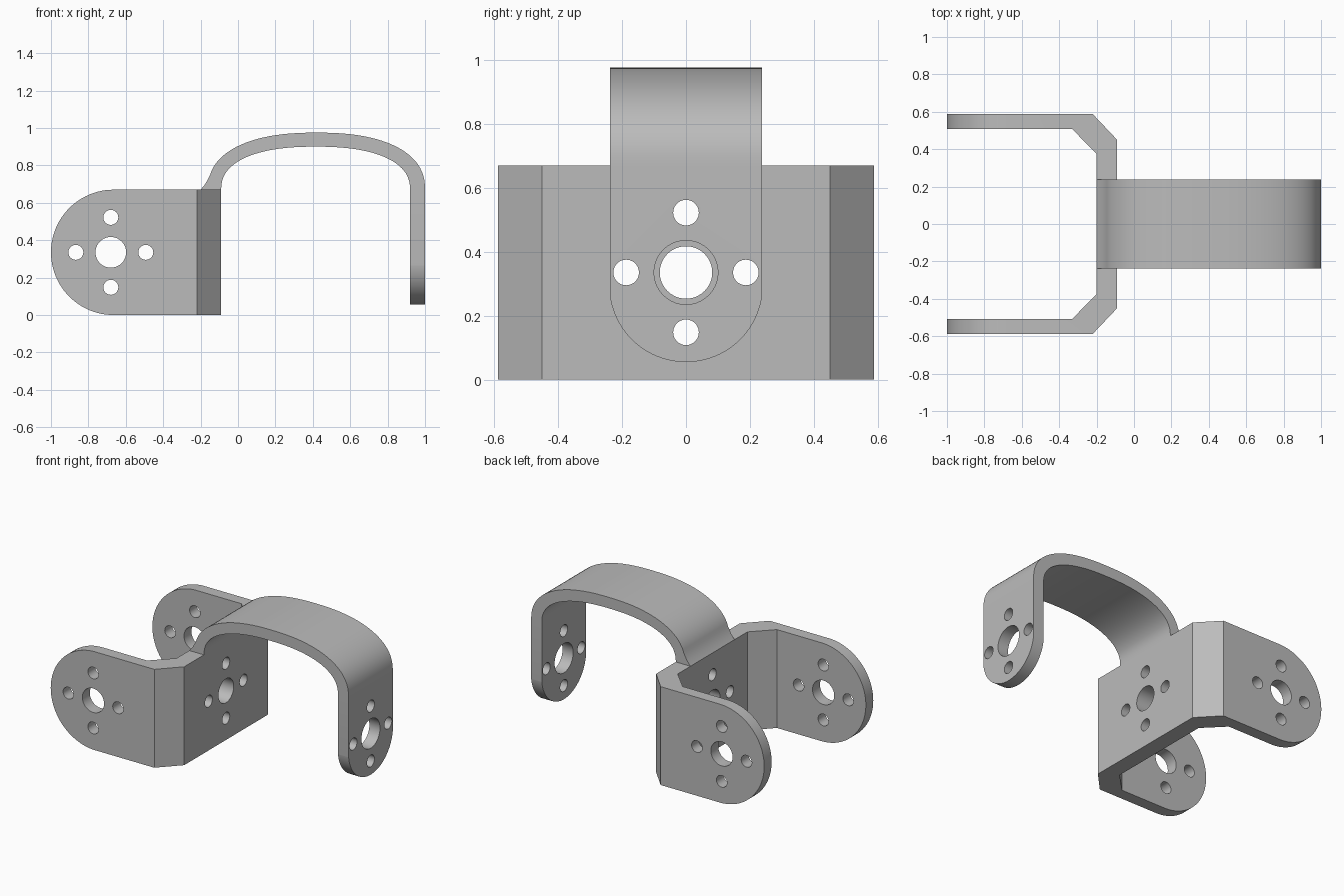
import bpy, bmesh, math
from mathutils import Vector

if "Cube" in bpy.data.objects:
    bpy.data.objects.remove(bpy.data.objects["Cube"], do_unlink=True)

grey = bpy.data.materials.new("bracket grey")
grey.use_nodes = True
grey.diffuse_color = (0.5, 0.5, 0.5, 1)
grey.node_tree.nodes["Principled BSDF"].inputs["Base Color"].default_value = (0.5, 0.5, 0.5, 1)

HEIGHT = 0.67
MID_Z = HEIGHT / 2


def place(axis, u, v, w):
    """Point with profile coordinates u, v and depth w along the axis."""
    return Vector({"X": (w, u, v), "Y": (u, w, v), "Z": (u, v, w)}[axis])


def extrude(name, points, axis, start, end):
    bm = bmesh.new()
    face = bm.faces.new([bm.verts.new(place(axis, u, v, start)) for u, v in points])
    new = bmesh.ops.extrude_face_region(bm, geom=[face])["geom"]
    verts = [g for g in new if isinstance(g, bmesh.types.BMVert)]
    bmesh.ops.translate(bm, verts=verts, vec=place(axis, 0, 0, end - start))
    bmesh.ops.recalc_face_normals(bm, faces=bm.faces)
    mesh = bpy.data.meshes.new(name)
    bm.to_mesh(mesh)
    bm.free()
    mesh.materials.append(grey)
    obj = bpy.data.objects.new(name, mesh)
    bpy.context.collection.objects.link(obj)
    return obj


def arc(cu, cv, r, a, b, n):
    angles = [math.radians(a + (b - a) * i / n) for i in range(n + 1)]
    return [(cu + r * math.cos(t), cv + r * math.sin(t)) for t in angles]


def cut(obj, cutter, operation="DIFFERENCE"):
    cutter.hide_render = True
    bpy.context.view_layer.objects.active = obj
    mod = obj.modifiers.new("cut", "BOOLEAN")
    mod.operation, mod.object, mod.solver = operation, cutter, "EXACT"
    bpy.ops.object.modifier_apply(modifier=mod.name)
    bpy.data.objects.remove(cutter, do_unlink=True)


def drill(obj, axis, u, start, end, big):
    """One big hole ringed by four small screw holes."""
    r = 0.187
    holes = [(0, 0, big), (r, 0, 0.04), (-r, 0, 0.04), (0, r, 0.04), (0, -r, 0.04)]
    for du, dv, radius in holes:
        ring = arc(u + du, MID_Z + dv, radius, 0, 360, 40)[:-1]
        cut(obj, extrude("hole_cutter", ring, axis, start, end))


def superellipse(cx, a, b, n=48, power=2.35):
    """Flattened half arch from left foot to right foot."""
    pts = []
    for i in range(n + 1):
        t = math.pi * (1 - i / n)
        c, s = math.cos(t), abs(math.sin(t))
        pts.append((cx + math.copysign(abs(c) ** (2 / power), c) * a,
                    HEIGHT + b * s ** (2 / power)))
    return pts


# U-shaped bracket with chamfered corners
outer = [(-1, 0.587), (-0.22, 0.587), (-0.09, 0.45)]
inner = [(-0.2, 0.375), (-0.33, 0.507), (-1, 0.507)]
half = outer + [(x, -y) for x, y in reversed(outer)]
half += [(x, -y) for x, y in reversed(inner)] + inner
bracket = extrude("u_bracket", half, "Z", 0, HEIGHT)

# Round the ends of the two arms
tongue = arc(-1 + MID_Z, MID_Z, MID_Z, 90, 270, 48) + [(0.2, 0), (0.2, HEIGHT)]
cut(bracket, extrude("arm_outline", tongue, "Y", -1, 1), "INTERSECT")
drill(bracket, "Y", -0.68, -1, 1, 0.082)
drill(bracket, "X", 0, -0.4, 0.2, 0.082)

# Arched strap rising from the web and dropping to a rounded tab
over = [p for p in superellipse(0.42, 0.58, 0.305) if p[0] > 0 or p[1] > 0.74]
under = superellipse(0.415, 0.505, 0.23)
strap = [(-0.2, HEIGHT), (-0.175, 0.7)] + over + [(1, 0), (0.92, 0)] + under[::-1]
arch = extrude("arched_strap", strap, "Y", -0.238, 0.238)
tab = arc(0, 0.295, 0.24, 180, 360, 48) + [(0.24, 1.2), (-0.24, 1.2)]
cut(arch, extrude("tab_outline", tab, "X", -0.5, 1.5), "INTERSECT")
drill(arch, "X", 0, 0.8, 1.2, 0.1)

for obj in (bracket, arch):
    bpy.ops.object.select_all(action="DESELECT")
    obj.select_set(True)
    bpy.context.view_layer.objects.active = obj
    bpy.ops.object.shade_smooth_by_angle(angle=math.radians(25))
